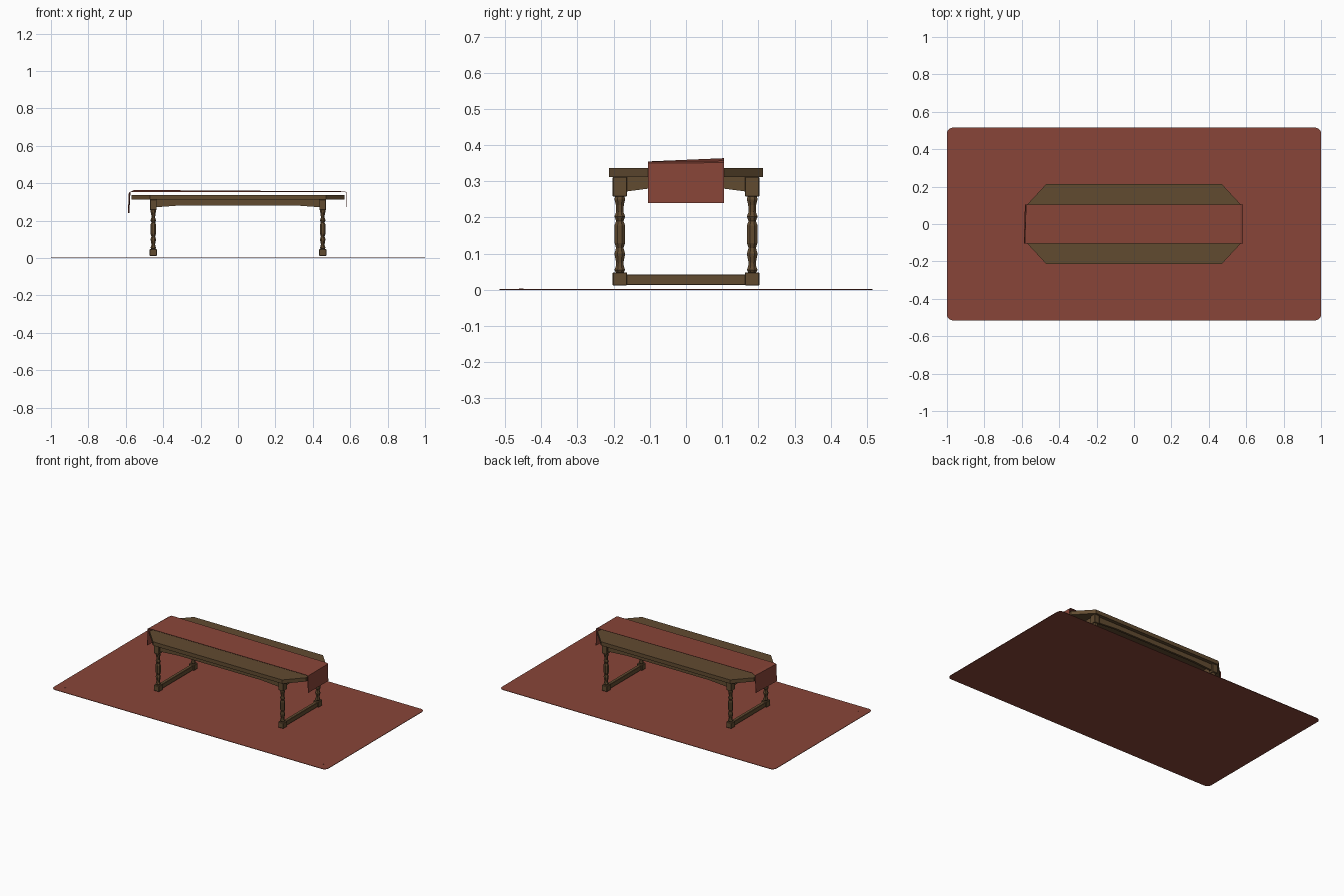
import bpy, bmesh, math
from mathutils import Matrix

cube = bpy.data.objects.get("Cube")
if cube:
    bpy.data.objects.remove(cube)


def material(name, colour):
    m = bpy.data.materials.new(name)
    m.use_nodes = True
    rgba = (*colour, 1)
    m.diffuse_color = rgba
    m.node_tree.nodes["Principled BSDF"].inputs["Base Color"].default_value = rgba
    return m


red = material("brick red cloth", (0.25, 0.06, 0.04))
wood = material("dark oak", (0.12, 0.07, 0.03))


def finish(name, bm, mat):
    bmesh.ops.recalc_face_normals(bm, faces=bm.faces)
    me = bpy.data.meshes.new(name)
    bm.to_mesh(me)
    bm.free()
    me.materials.append(mat)
    ob = bpy.data.objects.new(name, me)
    bpy.context.collection.objects.link(ob)
    return ob


def prism(name, outline, depth, mat):
    """Extrude a 3D outline along the depth vector."""
    bm = bmesh.new()
    face = bm.faces.new([bm.verts.new(p) for p in outline])
    ext = bmesh.ops.extrude_face_region(bm, geom=[face], use_keep_orig=True)
    moved = [g for g in ext["geom"] if isinstance(g, bmesh.types.BMVert)]
    bmesh.ops.translate(bm, verts=moved, vec=depth)
    return finish(name, bm, mat)


def box(name, centre, size, mat, bevel=0):
    bm = bmesh.new()
    bmesh.ops.create_cube(bm, size=1, matrix=Matrix.Translation(centre) @ Matrix.Diagonal((*size, 1)))
    if bevel:
        bmesh.ops.bevel(bm, geom=bm.edges[:], offset=bevel, segments=1, affect="EDGES")
    return finish(name, bm, mat)


# Rug with rounded corners
rug = []
for i, (sx, sy) in enumerate(((1, 1), (-1, 1), (-1, -1), (1, -1))):
    for k in range(6):
        a = math.radians(90 * i + 18 * k)
        rug.append((sx * 0.97 + 0.03 * math.cos(a), sy * 0.485 + 0.03 * math.sin(a), 0))
prism("rug", rug, (0, 0, 0.003), red)

# Table top with clipped corners
half = [(0.57, -0.105), (0.57, 0.105), (0.47, 0.213)]
top = half + [(-x, y) for x, y in reversed(half)] + [(-0.47, -0.213), (0.47, -0.213)]
top = [(-0.57, -0.105, 0.312) if p == (-0.57, -0.105) else (*p, 0.312) for p in top]
prism("table_top", top, (0, 0, 0.025), wood)

# Turned legs with square blocks
LX, LY = 0.453, 0.183
profile = [(0.011, 0.047), (0.016, 0.055), (0.012, 0.065), (0.011, 0.075), (0.016, 0.1),
           (0.011, 0.116), (0.016, 0.13), (0.016, 0.178), (0.011, 0.19), (0.016, 0.203),
           (0.011, 0.215), (0.012, 0.235), (0.016, 0.25), (0.014, 0.258)]
for sx, side in ((1, "left"), (-1, "right")):
    for sy, end in ((-1, "front"), (1, "back")):
        x, y = sx * LX, sy * LY
        tag = f"{end}_{side}"
        box(f"foot_{tag}", (x, y, 0.03), (0.038, 0.04, 0.037), wood, 0.002)
        box(f"leg_block_{tag}", (x, y, 0.285), (0.036, 0.04, 0.055), wood, 0.002)
        bm = bmesh.new()
        rings = []
        for r, z in profile:
            rings.append([bm.verts.new((x + r * math.cos(math.tau * (k + 0.5) / 8),
                                        y + r * math.sin(math.tau * (k + 0.5) / 8), z)) for k in range(8)])
        for a, b in zip(rings, rings[1:]):
            for k in range(8):
                bm.faces.new((a[k], a[k - 1], b[k - 1], b[k]))
        finish(f"turned_leg_{tag}", bm, wood)

    # End stretcher and arched end apron
    box(f"stretcher_{side}", (sx * LX, 0, 0.028), (0.022, 0.33, 0.03), wood, 0.002)
    x = sx * LX
    arch = [(-0.165, 0.312), (-0.165, 0.272), (-0.08, 0.283), (0.08, 0.283), (0.165, 0.272), (0.165, 0.312)]
    prism(f"end_apron_{side}", [(x - 0.007, y, z) for y, z in arch], (0.014, 0, 0), wood)

# Long aprons
for sy, end in ((-1, "front"), (1, "back")):
    arch = [(-0.437, 0.312), (-0.437, 0.272), (-0.3, 0.282), (0.3, 0.282), (0.437, 0.272), (0.437, 0.312)]
    prism(f"long_apron_{end}", [(x, sy * LY - 0.007, z) for x, z in arch], (0, 0.014, 0), wood)

# Cloth runner: hanging ends and a slightly raised back corner
front = [(-0.588, 0.24), (-0.583, 0.35), (-0.57, 0.354), (0.57, 0.354), (0.581, 0.35), (0.583, 0.24)]
back = [(-0.582, 0.24), (-0.576, 0.352), (-0.555, 0.363), (0.57, 0.356), (0.581, 0.351), (0.583, 0.24)]
bm = bmesh.new()
f = [bm.verts.new((x, -0.105, z)) for x, z in front]
b = [bm.verts.new((x, 0.105, z)) for x, z in back]
for i in range(5):
    bm.faces.new((f[i], f[i + 1], b[i + 1], b[i]))
runner = finish("table_runner", bm, red)
solid = runner.modifiers.new("thickness", "SOLIDIFY")
solid.thickness = 0.002
solid.offset = 0

# Small studs at the front rug corners
for sx, side in ((1, "left"), (-1, "right")):
    box(f"rug_stud_{side}", (sx * 0.94, -0.455, 0.003), (0.012, 0.012, 0.002), red)
